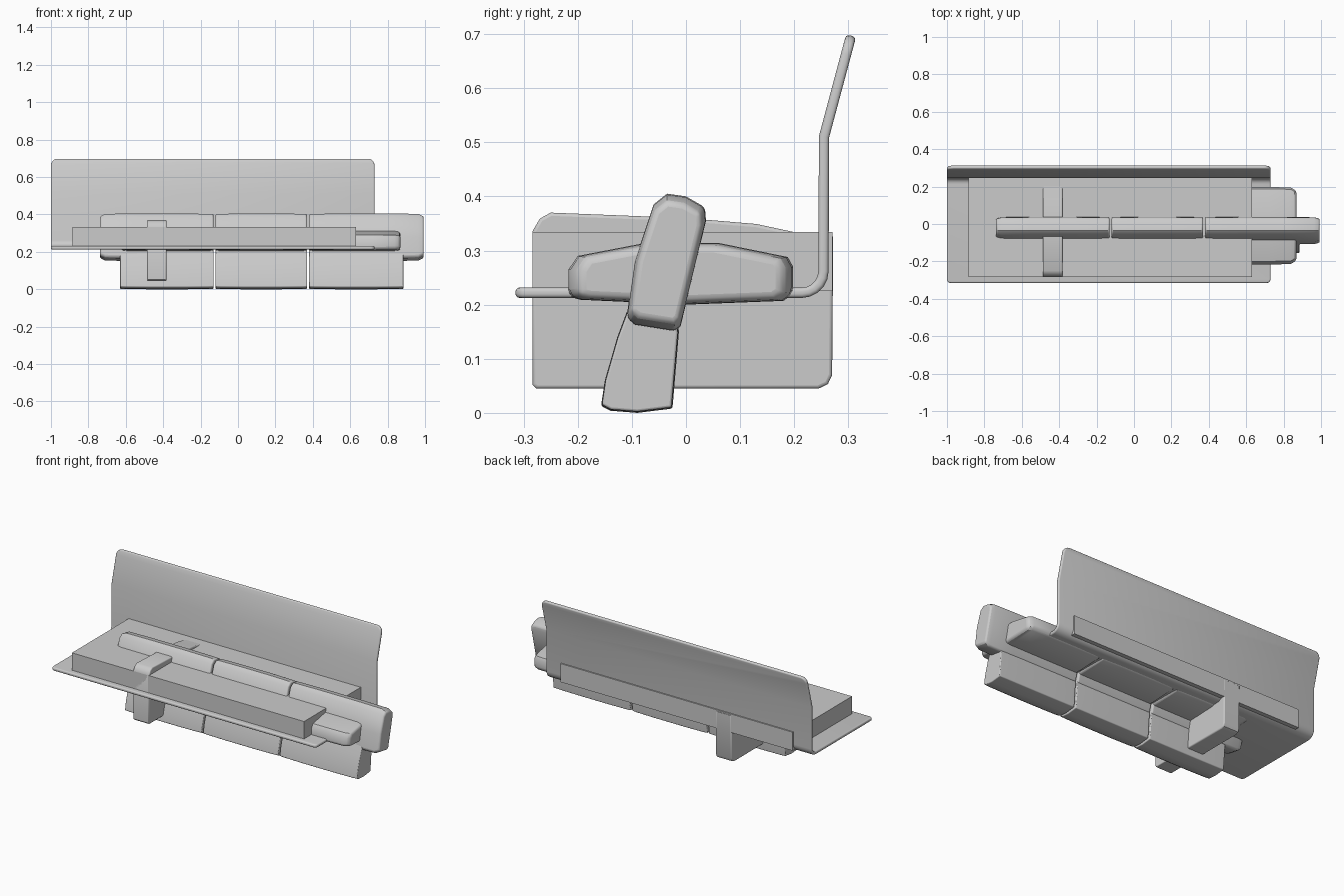
import bpy, bmesh, math

cube = bpy.data.objects.get("Cube")
if cube:
    bpy.data.objects.remove(cube, do_unlink=True)

# Single neutral finish
grey = bpy.data.materials.new("soft_grey")
grey.use_nodes = True
grey.diffuse_color = (0.6, 0.6, 0.6, 1)
grey.node_tree.nodes["Principled BSDF"].inputs["Base Color"].default_value = (0.6, 0.6, 0.6, 1)


def finish(name, bm, bevel=0.0, thickness=0.0, limit=50, segments=3):
    """Turn a bmesh into a shaded object with optional thickness and rounding."""
    bmesh.ops.recalc_face_normals(bm, faces=bm.faces)
    mesh = bpy.data.meshes.new(name)
    bm.to_mesh(mesh)
    bm.free()
    mesh.materials.append(grey)
    obj = bpy.data.objects.new(name, mesh)
    bpy.context.collection.objects.link(obj)
    if thickness:
        mod = obj.modifiers.new("thickness", "SOLIDIFY")
        mod.thickness, mod.offset = thickness, 0
    if bevel:
        mod = obj.modifiers.new("rounding", "BEVEL")
        mod.width, mod.segments = bevel, segments
        mod.limit_method, mod.angle_limit = "ANGLE", math.radians(limit)
    bpy.ops.object.select_all(action="DESELECT")
    obj.select_set(True)
    bpy.context.view_layer.objects.active = obj
    bpy.ops.object.shade_smooth_by_angle(angle=math.radians(35))
    return obj


def loft(name, profile, stations, bevel=0.0, segments=3):
    """Sweep a y-z profile along x; each station is (x, scale about the centre)."""
    bm = bmesh.new()
    cy = sum(p[0] for p in profile) / len(profile)
    cz = sum(p[1] for p in profile) / len(profile)
    rings = [[bm.verts.new((x, cy + (y - cy) * s, cz + (z - cz) * s))
              for y, z in profile] for x, s in stations]
    n = len(profile)
    for a, b in zip(rings, rings[1:]):
        for i in range(n):
            j = (i + 1) % n
            bm.faces.new((a[i], a[j], b[j], b[i]))
    bm.faces.new(rings[0])
    bm.faces.new(rings[-1])
    return finish(name, bm, bevel, segments=segments)


def cushion_row(name, profile, x0, x1, end_shrink, bevel):
    """Three padded cushions side by side, split by narrow seams."""
    cuts = [x0, -0.125, 0.375, x1]
    gap = 0.005
    for side, a, b in zip(("right", "middle", "left"), cuts, cuts[1:]):
        a += 0 if a == x0 else gap
        b -= 0 if b == x1 else gap
        sa = end_shrink if a == x0 else 0.97
        sb = end_shrink if b == x1 else 0.97
        w = b - a
        stations = [(a, sa), (a + 0.03, 0.985), (a + w * 0.3, 1),
                    (a + w * 0.7, 1), (b - 0.03, 0.985), (b, sb)]
        loft(f"{name}_{side}", profile, stations, bevel)


# Bent shell: floor sheet, curved fold, upright and leaning top
path = [(-0.315, 0.222), (0.214, 0.222)]
for k in range(1, 6):
    t = math.radians(k * 18)
    path.append((0.214 + 0.04 * math.sin(t), 0.262 - 0.04 * math.cos(t)))
path += [(0.255, 0.51), (0.305, 0.697)]
bm = bmesh.new()
rows = [[bm.verts.new((x, y, z)) for x in (-1, 0.73)] for y, z in path]
for a, b in zip(rows, rows[1:]):
    bm.faces.new((a[0], a[1], b[1], b[0]))
for row, radius in ((rows[0], 0.02), (rows[-1], 0.035)):
    bmesh.ops.bevel(bm, geom=row, offset=radius, segments=5, profile=0.5,
                    affect="VERTICES")
finish("bent_shell", bm, bevel=0.007, thickness=0.019, limit=60)

# Flat base box set through the shell
base = [(-0.284, 0.225), (0.271, 0.225), (0.271, 0.334), (-0.284, 0.334)]
loft("base_box", base, [(-0.885, 1), (0.63, 1)])

# Arm block crossing the base, with a sloping rounded top
arm = [(-0.284, 0.052), (-0.277, 0.045), (0.245, 0.045), (0.262, 0.053),
       (0.27, 0.07), (0.272, 0.325), (0.265, 0.332), (0.2, 0.334), (0.13, 0.349),
       (0.0, 0.36), (-0.25, 0.37), (-0.27, 0.359), (-0.284, 0.335)]
loft("arm_block", arm, [(-0.487, 1), (-0.382, 1)], bevel=0.006)

# Seat cushions
seat = [(-0.217, 0.215), (-0.195, 0.209), (0, 0.2), (0.18, 0.207), (0.198, 0.22),
        (0.198, 0.27), (0.188, 0.288), (0.06, 0.314), (-0.07, 0.315),
        (-0.2, 0.29), (-0.217, 0.265)]
cushion_row("seat_cushion", seat, -0.625, 0.868, 0.9, 0.012)

# Lower back cushions
lower = [(-0.157, 0.013), (-0.14, 0.004), (-0.09, 0.0), (-0.025, 0.008),
         (-0.013, 0.15), (-0.02, 0.2), (-0.1, 0.212), (-0.127, 0.14), (-0.15, 0.06)]
cushion_row("lower_back_cushion", lower, -0.63, 0.885, 0.97, 0.004)

# Upper back cushions
upper = [(-0.11, 0.175), (-0.095, 0.162), (-0.02, 0.15), (-0.01, 0.16),
         (0.037, 0.355), (0.035, 0.38), (0.0, 0.4), (-0.035, 0.405),
         (-0.06, 0.385), (-0.095, 0.28)]
cushion_row("upper_back_cushion", upper, -0.738, 0.993, 0.87, 0.008)
